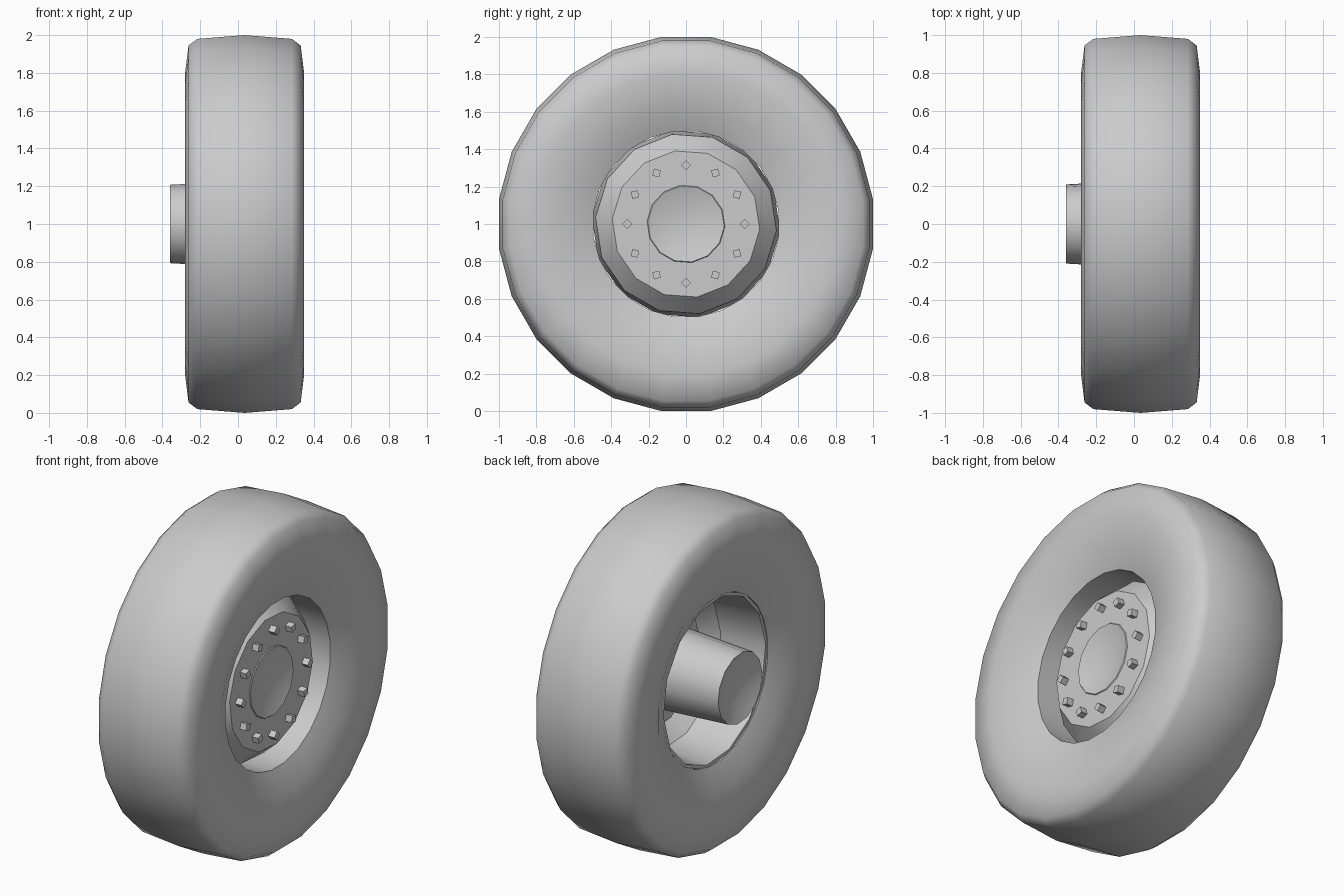
import bpy, bmesh, math
from mathutils import Matrix, Vector

if "Cube" in bpy.data.objects:
    bpy.data.objects.remove(bpy.data.objects["Cube"])


def lathe(name, profile, sides, offset, closed=False, angle=35):
    """Revolve (x, radius) points around the axle line at z = 1."""
    bm = bmesh.new()
    rings = []
    for x, r in profile:
        if r == 0:
            rings.append([bm.verts.new((x, 0, 1))] * sides)
            continue
        ring = []
        for i in range(sides):
            a = math.radians(offset) + math.tau * i / sides
            ring.append(bm.verts.new((x, r * math.sin(a), 1 + r * math.cos(a))))
        rings.append(ring)
    pairs = list(zip(rings, rings[1:]))
    if closed:
        pairs.append((rings[-1], rings[0]))
    for p, q in pairs:
        for i in range(sides):
            j = (i + 1) % sides
            corners = list(dict.fromkeys((p[i], p[j], q[j], q[i])))
            bm.faces.new(corners)
    bmesh.ops.recalc_face_normals(bm, faces=bm.faces)
    return finish(name, bm, angle)


def finish(name, bm, angle=None):
    mesh = bpy.data.meshes.new(name)
    bm.to_mesh(mesh)
    bm.free()
    ob = bpy.data.objects.new(name, mesh)
    bpy.context.collection.objects.link(ob)
    if angle:
        bpy.ops.object.select_all(action='DESELECT')
        ob.select_set(True)
        bpy.context.view_layer.objects.active = ob
        bpy.ops.object.shade_smooth_by_angle(angle=math.radians(angle))
    return ob


# Tyre: half section mirrored about its middle plane, dished sidewalls
MID = 0.035
k = 1 / math.cos(math.pi / 24)
half = [(0.25, 0.98), (0.297, 0.945), (0.315, 0.80), (0.285, 0.62), (0.23, 0.495)]
tyre = [(MID, k)]
tyre += [(MID + d, r * k) for d, r in half]
tyre += [(MID - d, r * k) for d, r in reversed(half)]
lathe("tyre", tyre, 24, 7.5, closed=True, angle=50)

# Rim: raised front disc, flared cone and barrel open to the back
rim = [(0.22, 0.19), (0.22, 0.395), (0.12, 0.485), (-0.19, 0.505),
       (-0.19, 0.485), (0.09, 0.46), (0.18, 0.38), (0.18, 0.19)]
lathe("rim", rim, 14, 17, closed=True)

# Hub: tapered barrel with a shallow funnel at each end
hub = [(0.195, 0), (0.195, 0.105), (0.225, 0.205), (0.18, 0.24),
       (-0.36, 0.21), (-0.32, 0.105), (-0.32, 0)]
lathe("hub", hub, 14, 17)

# Wheel bolts: ring of twelve small blocks
bm = bmesh.new()
for i in range(12):
    a = math.tau * i / 12
    m = (Matrix.Translation((0, 0, 1)) @ Matrix.Rotation(a, 4, 'X')
         @ Matrix.Translation((0.235, 0, 0.315))
         @ Matrix.Rotation(math.pi / 4, 4, 'X')
         @ Matrix.Diagonal((0.05, 0.038, 0.038, 1)))
    bmesh.ops.create_cube(bm, size=1, matrix=m)
finish("wheel_bolts", bm)
